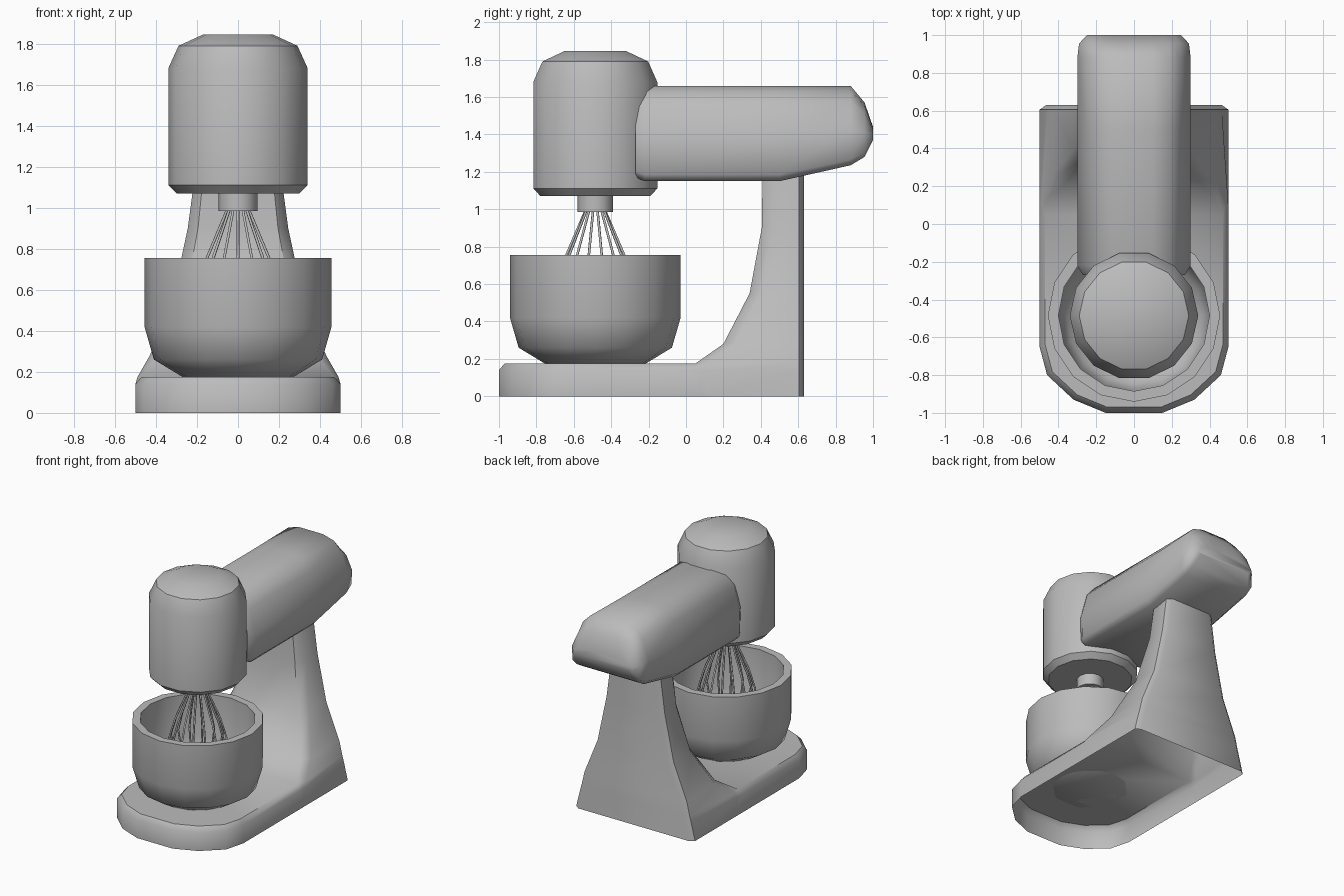
import bpy, bmesh
from math import sin, cos, pi, radians

old = bpy.data.objects.get("Cube")
if old:
    bpy.data.objects.remove(old, do_unlink=True)

grey = bpy.data.materials.new("plain grey")
grey.use_nodes = True
COLOR = (0.5, 0.5, 0.5, 1)
grey.diffuse_color = COLOR
grey.node_tree.nodes["Principled BSDF"].inputs["Base Color"].default_value = COLOR

AXIS_Y = -0.485  # shared axis of head, whisk and bowl


def finish(name, bm, angle):
    """Turn a bmesh into a smooth shaded object."""
    bmesh.ops.recalc_face_normals(bm, faces=bm.faces)
    mesh = bpy.data.meshes.new(name)
    bm.to_mesh(mesh)
    bm.free()
    obj = bpy.data.objects.new(name, mesh)
    bpy.context.collection.objects.link(obj)
    mesh.materials.append(grey)
    bpy.ops.object.select_all(action="DESELECT")
    obj.select_set(True)
    bpy.context.view_layer.objects.active = obj
    bpy.ops.object.shade_smooth_by_angle(angle=radians(angle))
    return obj


def bridge(bm, a, b):
    """Join two closed rings with quads."""
    n = len(a)
    for i in range(n):
        j = (i + 1) % n
        bm.faces.new((a[i], a[j], b[j], b[i]))


def lathe(name, profile, sides, angle=40):
    """Spin (radius, z) points about the shared axis and cap both ends."""
    bm = bmesh.new()
    rings = [[bm.verts.new((r * cos(2 * pi * i / sides),
                            AXIS_Y + r * sin(2 * pi * i / sides), z))
              for i in range(sides)] for r, z in profile]
    for a, b in zip(rings, rings[1:]):
        bridge(bm, a, b)
    bm.faces.new(rings[0])
    bm.faces.new(rings[-1])
    return finish(name, bm, angle)


def mirrored(bm, half):
    """Ring of vertices from the +x half, mirrored to -x."""
    pts = half + [(-x, y, z) for x, y, z in reversed(half)]
    return [bm.verts.new(p) for p in pts]


# Motor head, whisk socket and bowl
lathe("motor_head", [(0.30, 1.07), (0.34, 1.11), (0.34, 1.68),
                     (0.29, 1.79), (0.17, 1.845)], 14)
lathe("whisk_socket", [(0.095, 0.985), (0.095, 1.09)], 12)
lathe("bowl", [(0.27, 0.175), (0.41, 0.26), (0.456, 0.42), (0.456, 0.755),
               (0.40, 0.755), (0.40, 0.43), (0.36, 0.29), (0.24, 0.22)], 16, 50)

# Whisk wires
curve = bpy.data.curves.new("whisk", "CURVE")
curve.dimensions = "3D"
curve.bevel_depth = 0.007
curve.bevel_resolution = 1
for k in range(14):
    a = 2 * pi * (k + 0.5) / 14
    path = [(0.05, 1.0), (0.155, 0.755), (0.2, 0.6), (0.17, 0.47),
            (0.09, 0.4), (0.0, 0.38)]
    spline = curve.splines.new("POLY")
    spline.points.add(len(path) - 1)
    for p, (r, z) in zip(spline.points, path):
        p.co = (r * cos(a), AXIS_Y + r * sin(a), z, 1)
whisk = bpy.data.objects.new("whisk", curve)
bpy.context.collection.objects.link(whisk)
curve.materials.append(grey)

# Arm: one cross-section lofted along y as (y, bottom, top, width scale)
section = [(0.26, 0.0), (0.295, 0.07), (0.30, 0.45), (0.25, 0.8),
           (0.19, 0.94), (0.10, 1.0)]
bm = bmesh.new()
rings = []
for y, low, high, s in [(-0.27, 1.17, 1.64, 0.9), (-0.22, 1.15, 1.66, 1),
                        (0.5, 1.15, 1.66, 1), (0.88, 1.235, 1.66, 1),
                        (0.955, 1.28, 1.57, 0.97), (1.0, 1.37, 1.44, 0.83)]:
    rings.append(mirrored(bm, [(x * s, y, low + t * (high - low))
                               for x, t in section]))
for a, b in zip(rings, rings[1:]):
    bridge(bm, a, b)
bm.faces.new(rings[0])
bm.faces.new(rings[-1])
finish("arm", bm, 50)

# Stand: open-bottomed foot that rises into a flared column
front = [(0.15, -1.0), (0.32, -0.93), (0.46, -0.8), (0.5, -0.65)]
bm = bmesh.new()


def column(z, y, front_w, back_w, corner):
    """Half of a column section: bevelled front corner, then back corner."""
    return [(front_w - corner, y, z), (front_w, y + 0.06, z),
            (back_w, 0.605, z), (back_w - 0.035, 0.63, z)]


def foot(z, inset, col):
    s = 1 - inset
    tip = [(x * s, -0.5 + (y + 0.5) * s, z) for x, y in front]
    return mirrored(bm, tip + col)


feet = [foot(0, 0, column(0, 0.07, 0.5, 0.5, 0)),
        foot(0.14, 0, column(0.14, 0.03, 0.5, 0.465, 0)),
        foot(0.175, 0.06, column(0.175, 0.05, 0.49, 0.455, 0.02))]
for a, b in zip(feet, feet[1:]):
    bridge(bm, a, b)
deck = feet[-1]
bm.faces.new(deck[:5] + deck[-5:])
ring = deck[4:-4]
for z, y, w, c in [(0.28, 0.2, 0.43, 0.05), (0.55, 0.34, 0.32, 0.06),
                   (0.9, 0.405, 0.245, 0.05), (1.2, 0.41, 0.205, 0.04)]:
    upper = mirrored(bm, column(z, y, w, w, c))
    bridge(bm, ring, upper)
    ring = upper
bm.faces.new(ring)
finish("stand", bm, 45)
